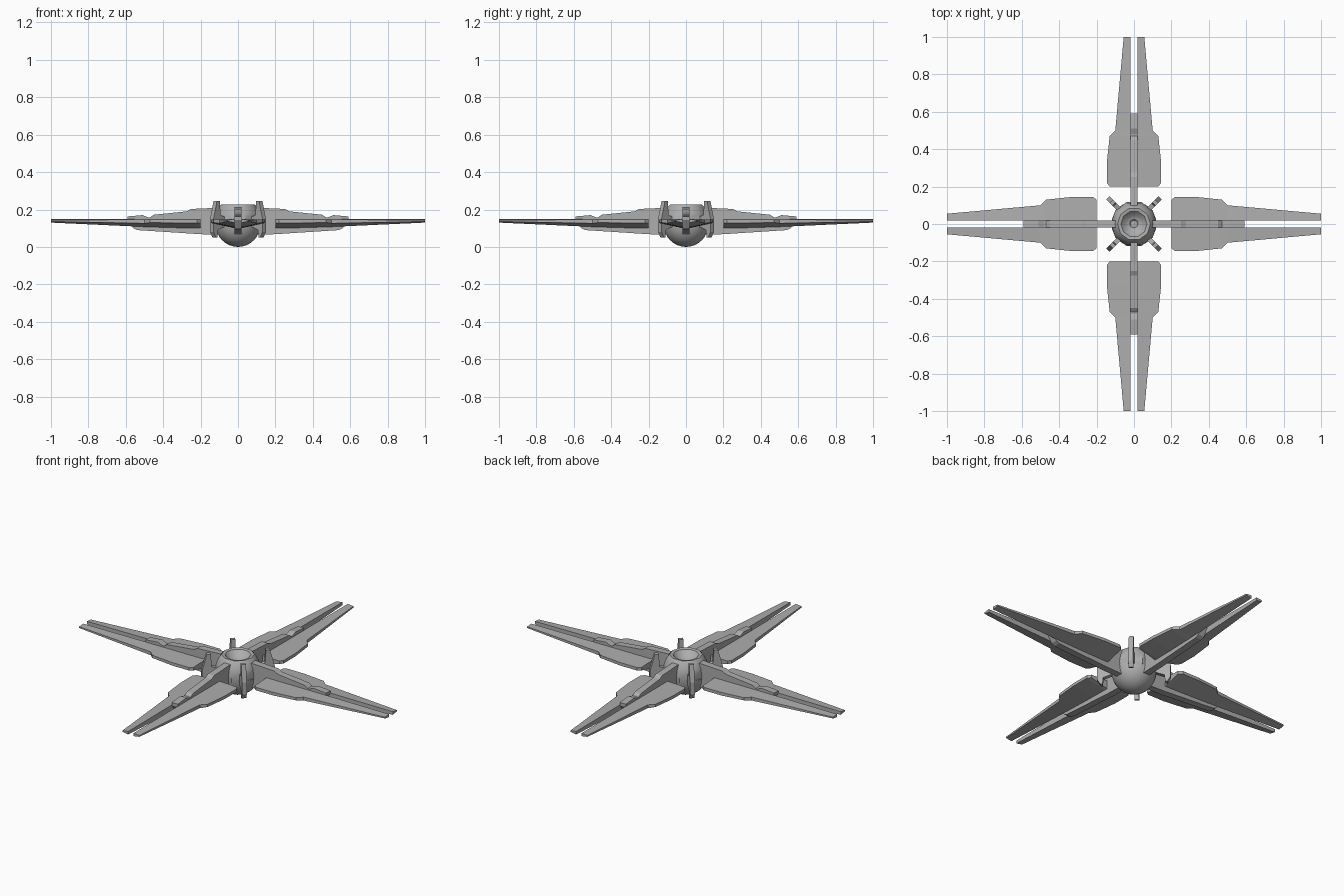
import bpy, bmesh, math
from mathutils import Matrix, Vector

if "Cube" in bpy.data.objects:
    bpy.data.objects.remove(bpy.data.objects["Cube"])

grey = bpy.data.materials.new("hull grey")
grey.diffuse_color = (0.42, 0.42, 0.42, 1)
grey.use_nodes = True
grey.node_tree.nodes["Principled BSDF"].inputs["Base Color"].default_value = grey.diffuse_color


def finish(bm, name, smooth=None):
    bmesh.ops.recalc_face_normals(bm, faces=bm.faces)
    me = bpy.data.meshes.new(name)
    bm.to_mesh(me)
    bm.free()
    ob = bpy.data.objects.new(name, me)
    bpy.context.collection.objects.link(ob)
    me.materials.append(grey)
    if smooth:
        bpy.context.view_layer.objects.active = ob
        ob.select_set(True)
        bpy.ops.object.shade_smooth_by_angle(angle=math.radians(smooth))
        ob.select_set(False)
    return ob


def loft(name, rings, mat):
    """Closed solid through equal-length rings of points."""
    bm = bmesh.new()
    vs = [[bm.verts.new(mat @ Vector(p)) for p in r] for r in rings]
    n = len(vs[0])
    for a, b in zip(vs, vs[1:]):
        for i in range(n):
            j = (i + 1) % n
            bm.faces.new((a[i], a[j], b[j], b[i]))
    bm.faces.new(vs[0])
    bm.faces.new(vs[-1])
    return finish(bm, name)


def plate(name, profile, half, mat):
    """Radial profile (r, z) given thickness across the arm."""
    return loft(name, [[(s * half, r, z) for r, z in profile] for s in (-1, 1)], mat)


def lathe(name, profile, n, smooth):
    bm = bmesh.new()
    rings = []
    for r, z in profile:
        if r == 0:
            rings.append([bm.verts.new((0, 0, z))] * n)
        else:
            rings.append([bm.verts.new((r * math.cos(2 * math.pi * i / n),
                                        r * math.sin(2 * math.pi * i / n), z)) for i in range(n)])
    for a, b in zip(rings, rings[1:]):
        for i in range(n):
            j = (i + 1) % n
            f = list(dict.fromkeys((a[i], a[j], b[j], b[i])))
            bm.faces.new(f)
    return finish(bm, name, smooth)


# Central body: round bowl below, faceted shoulder and dished top
bowl = [(0.12 * math.sin(a), 0.122 - 0.122 * math.cos(a))
        for a in [math.pi / 2 * i / 8 for i in range(9)]]
lathe("body_bowl", bowl + [(0, 0.122)], 24, 40)
lathe("body_shoulder", [(0, 0.11), (0.121, 0.11), (0.124, 0.14), (0.117, 0.18),
                        (0.10, 0.215), (0.088, 0.228), (0.07, 0.225), (0.045, 0.195),
                        (0.028, 0.19), (0.02, 0.18), (0, 0.18)], 10, 35)

# Wing stations: distance, inner and outer reach, top, outer-edge bottom, inner bottom
stations = [(0.20, 0.13, 0.150, 0.128, 0.100),
            (0.22, 0.145, 0.150, 0.128, 0.100),
            (0.33, 0.145, 0.150, 0.128, 0.102),
            (0.47, 0.13, 0.150, 0.130, 0.106),
            (0.50, 0.10, 0.150, 0.126, 0.107),
            (1.00, 0.055, 0.148, 0.136, 0.130)]
spine = [(0.10, 0.21), (0.20, 0.205), (0.25, 0.203), (0.275, 0.19), (0.45, 0.172),
         (0.47, 0.158), (0.48, 0.158), (0.51, 0.170), (0.59, 0.163), (0.59, 0.145),
         (0.56, 0.10), (0.54, 0.09), (0.20, 0.068), (0.10, 0.065)]
fin = [(0.150, 0.245), (0.172, 0.245), (0.198, 0.15), (0.198, 0.08), (0.180, 0.05),
       (0.168, 0.05), (0.165, 0.09), (0.110, 0.11), (0.110, 0.16), (0.145, 0.17)]

for k in range(4):
    rot = Matrix.Rotation(k * math.pi / 2, 4, 'Z')
    plate(f"arm_spine_{k}", spine, 0.02, rot)
    # Paired wing blades with a slot between their tips
    for s in (-1, 1):
        rings = [[(s * 0.018, y, t), (s * o, y, t - 0.004), (s * o, y, eb), (s * 0.018, y, ib)]
                 for y, o, t, eb, ib in stations]
        loft(f"wing_blade_{k}_{'left' if s < 0 else 'right'}", rings, rot)
    # Upright fin between the arms
    diag = Matrix.Rotation(math.pi / 4 + k * math.pi / 2, 4, 'Z')
    plate(f"upright_fin_{k}", fin, 0.013, diag)
